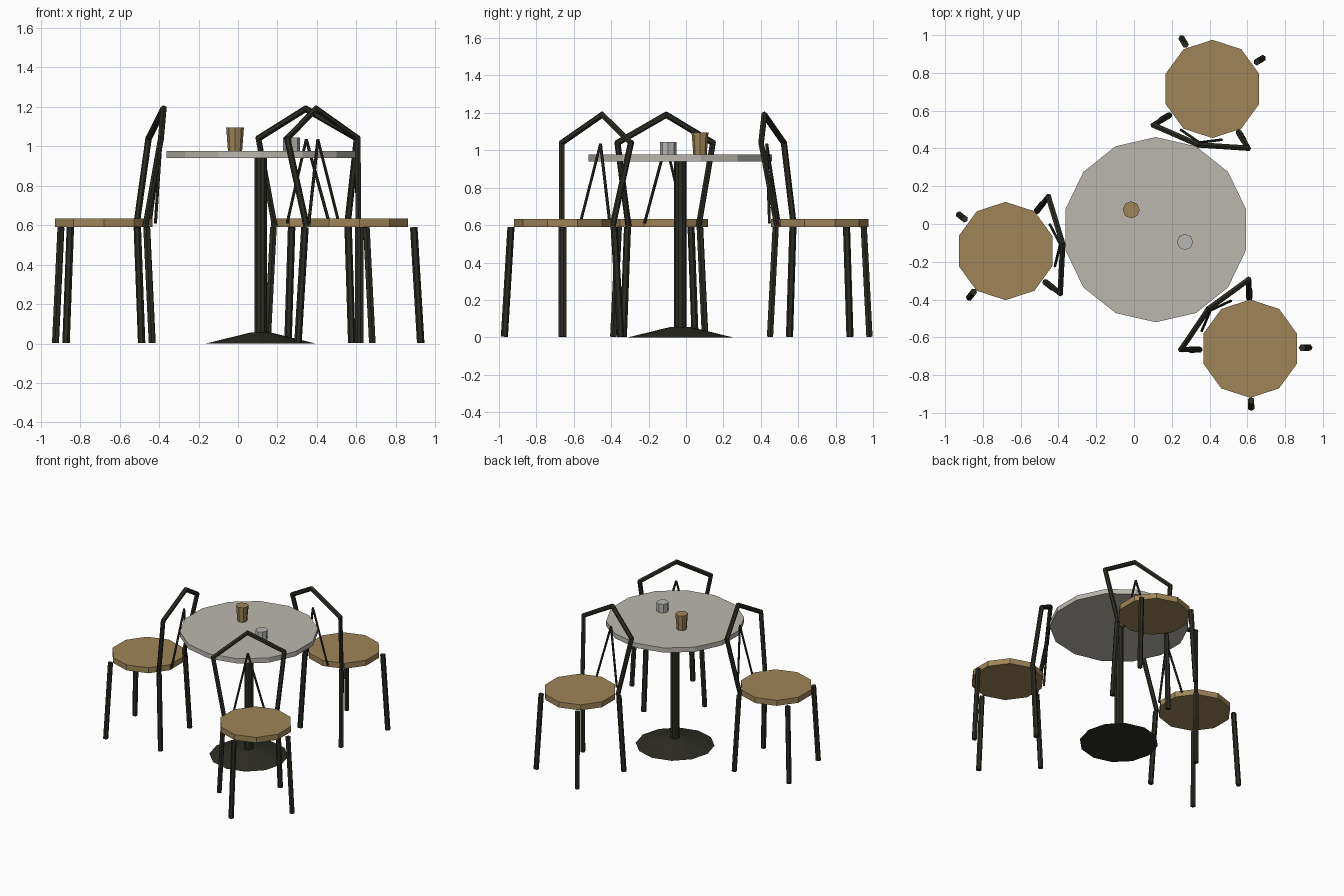
import bpy, bmesh, math
from mathutils import Vector, Matrix

cube = bpy.data.objects.get("Cube")
if cube:
    bpy.data.objects.remove(cube)


def material(name, rgb):
    m = bpy.data.materials.new(name)
    m.use_nodes = True
    m.diffuse_color = (*rgb, 1)
    m.node_tree.nodes["Principled BSDF"].inputs["Base Color"].default_value = (*rgb, 1)
    return m


wood = material("wood", (0.35, 0.235, 0.097))
stone = material("pale_stone", (0.5, 0.475, 0.43))
metal = material("dark_metal", (0.026, 0.026, 0.018))
glass = material("grey_glass", (0.47, 0.47, 0.46))


def finish(name, bm, mat):
    mesh = bpy.data.meshes.new(name)
    bm.to_mesh(mesh)
    bm.free()
    mesh.materials.append(mat)
    obj = bpy.data.objects.new(name, mesh)
    bpy.context.collection.objects.link(obj)
    return obj


def upright(name, mat, center, z0, z1, r0, r1, sides):
    """Vertical prism or frustum."""
    bm = bmesh.new()
    place = Matrix.Translation((*center, (z0 + z1) / 2))
    bmesh.ops.create_cone(bm, cap_ends=True, segments=sides, radius1=r0,
                          radius2=r1, depth=z1 - z0, matrix=place)
    return finish(name, bm, mat)


def add_rod(bm, a, b, radius, extend=0.0):
    """Six-sided rod from a to b."""
    a, b = Vector(a), Vector(b)
    d = b - a
    place = Matrix.Translation((a + b) / 2) @ d.to_track_quat("Z", "Y").to_matrix().to_4x4()
    bmesh.ops.create_cone(bm, cap_ends=True, segments=6, radius1=radius, radius2=radius,
                          depth=d.length + 2 * extend, matrix=place)


# Table
table = (0.115, -0.03)
upright("table_top", stone, table, 0.94, 0.977, 0.49, 0.49, 14)
upright("table_pole", metal, table, 0.04, 0.94, 0.033, 0.033, 10)
upright("table_base", metal, table, 0, 0.055, 0.28, 0.055, 12)

# Cups
upright("wooden_cup", wood, (-0.015, 0.075), 0.977, 1.095, 0.036, 0.045, 8)
upright("glass_cup", glass, (0.27, -0.095), 0.977, 1.045, 0.043, 0.043, 8)


def chair(label, center, angle):
    upright(label + "_seat", wood, center, 0.59, 0.633, 0.26, 0.26, 10)
    place = Matrix.Translation((*center, 0)) @ Matrix.Rotation(math.radians(angle), 4, "Z")

    # Splayed legs
    legs = bmesh.new()
    for sx in (-1, 1):
        for sy in (-1, 1):
            add_rod(legs, (sx * 0.22, sy * 0.22, 0.003), (sx * 0.195, sy * 0.195, 0.59), 0.019)

    # Pointed back frame with thin inner struts
    back = bmesh.new()
    for s in (-1, 1):
        corner = (0.26, s * 0.257, 1.04)
        add_rod(back, (0.19, s * 0.19, 0.6), corner, 0.0165, 0.006)
        add_rod(back, corner, (0.305, 0, 1.19), 0.0165, 0.006)
        add_rod(back, (0.25, s * 0.11, 0.61), (0.292, 0, 1.035), 0.008)

    for part, bm in (("legs", legs), ("back", back)):
        obj = finish(label + "_" + part, bm, metal)
        obj.matrix_world = place


# Chairs around the table, backs turned to it
chair("right_chair", (-0.68, -0.143), 7)
chair("rear_chair", (0.415, 0.715), 256.3)
chair("front_chair", (0.615, -0.66), 136)
